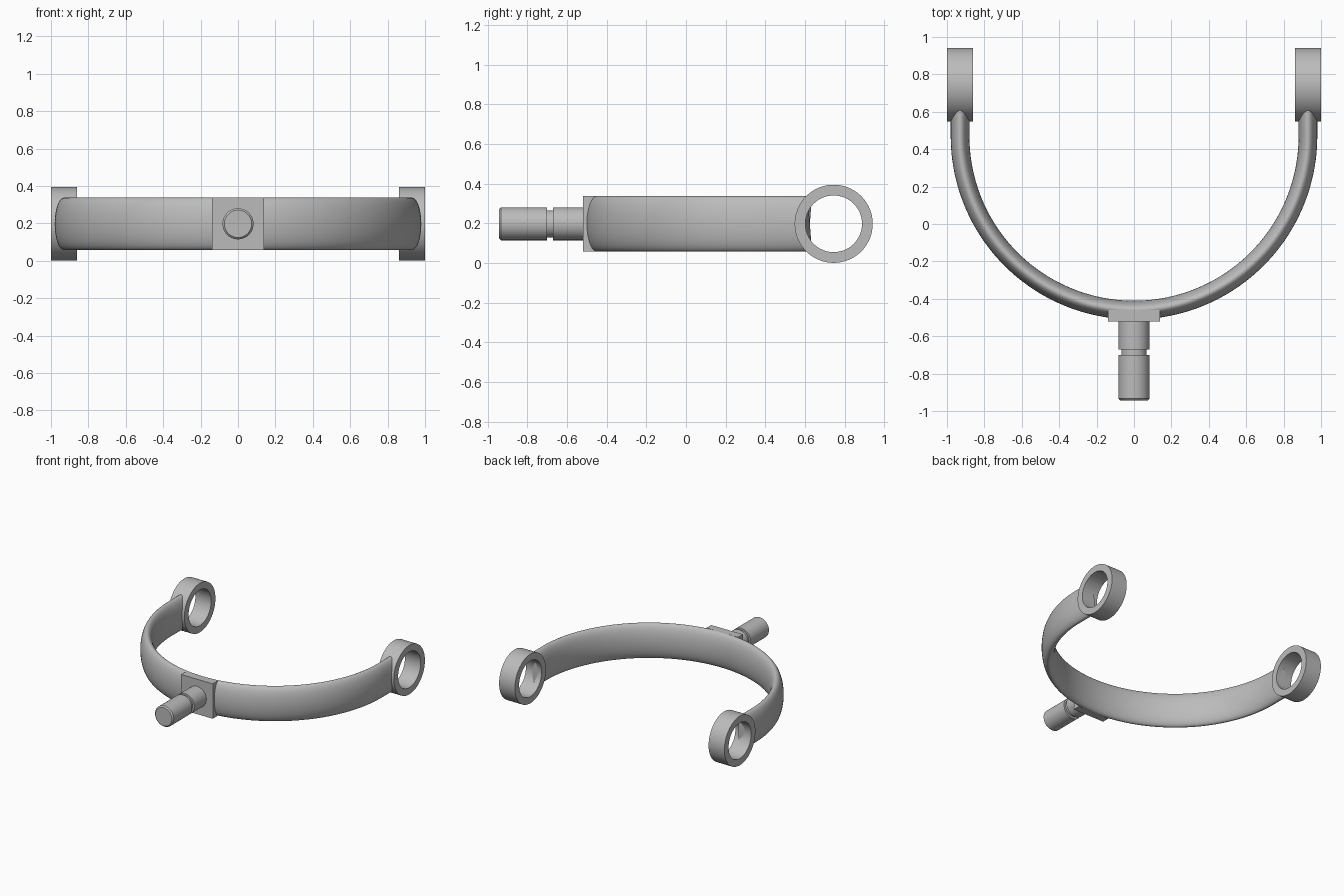
import bpy, bmesh, math
from mathutils import Vector

cube = bpy.data.objects.get("Cube")
if cube:
    bpy.data.objects.remove(cube, do_unlink=True)

GREY = (0.5, 0.5, 0.5, 1.0)
steel = bpy.data.materials.new("grey metal")
steel.use_nodes = True
steel.diffuse_color = GREY
steel.node_tree.nodes["Principled BSDF"].inputs["Base Color"].default_value = GREY

MID_Z = 0.198
EYE_Y, EYE_OUTER, EYE_INNER = 0.745, 0.197, 0.143
TAU = 2 * math.pi


def finish(name, bm, angle=35):
    bmesh.ops.recalc_face_normals(bm, faces=bm.faces)
    mesh = bpy.data.meshes.new(name)
    bm.to_mesh(mesh)
    bm.free()
    obj = bpy.data.objects.new(name, mesh)
    bpy.context.collection.objects.link(obj)
    mesh.materials.append(steel)
    bpy.ops.object.select_all(action="DESELECT")
    obj.select_set(True)
    bpy.context.view_layer.objects.active = obj
    bpy.ops.object.shade_smooth_by_angle(angle=math.radians(angle))
    return obj


def skin(name, sections, loop=False):
    """Join closed cross-sections; cap the ends unless they form a loop."""
    bm = bmesh.new()
    rings = [[bm.verts.new(p) for p in s] for s in sections]
    pairs = list(zip(rings, rings[1:]))
    if loop:
        pairs.append((rings[-1], rings[0]))
    else:
        bm.faces.new(rings[0])
        bm.faces.new(rings[-1])
    for a, b in pairs:
        for i in range(len(a)):
            j = (i + 1) % len(a)
            bm.faces.new((a[i], a[j], b[j], b[i]))
    return finish(name, bm)


def circle(radius, place, sides=64):
    return [place(radius * math.cos(TAU * i / sides), radius * math.sin(TAU * i / sides))
            for i in range(sides)]


# Curved yoke band: an elliptical section swept round a half circle
ARC_Y, ARC_R, HALF_W, HALF_H = 0.47, 0.93, 0.05, 0.14
SEAT = (EYE_OUTER + EYE_INNER) / 2


def band_section(direction, end_x=None):
    section = []
    for i in range(48):
        a = TAU * i / 48
        dr, dz = HALF_W * math.cos(a), HALF_H * math.sin(a)
        if end_x is None:
            p = direction * (ARC_R + dr) + Vector((0, ARC_Y, MID_Z + dz))
        else:
            # Straight tip, cut to follow the wall of the eye
            y = EYE_Y - math.sqrt(SEAT ** 2 - dz ** 2)
            p = Vector((end_x * (ARC_R + dr), y, MID_Z + dz))
        section.append(p)
    return section


STEPS = 96
sections = [band_section(None, -1)]
for k in range(STEPS + 1):
    t = math.pi + math.pi * k / STEPS
    sections.append(band_section(Vector((math.cos(t), math.sin(t), 0))))
sections.append(band_section(None, 1))
skin("yoke_band", sections)

# Eyes at the arm tips
for side, sign in (("right", -1), ("left", 1)):
    profile = [(0.86, EYE_INNER), (0.86, EYE_OUTER), (1.0, EYE_OUTER), (1.0, EYE_INNER)]
    skin(side + "_eye",
         [circle(r, lambda u, v: Vector((sign * x, EYE_Y + u, MID_Z + v))) for x, r in profile],
         loop=True)

# Mounting block on the front of the band
bm = bmesh.new()
bmesh.ops.create_cube(bm, size=1)
bmesh.ops.scale(bm, vec=(0.28, 0.06, 0.28), verts=bm.verts)
bmesh.ops.translate(bm, vec=(0, -0.49, MID_Z), verts=bm.verts)
finish("mounting_block", bm)

# Grooved pin with a chamfered tip
PIN_R, GROOVE_R = 0.083, 0.068
pin = [(-0.5, PIN_R), (-0.672, PIN_R), (-0.672, GROOVE_R), (-0.7, GROOVE_R),
       (-0.7, PIN_R), (-0.933, PIN_R), (-0.943, PIN_R - 0.01)]
skin("pin", [circle(r, lambda u, v: Vector((u, y, MID_Z + v))) for y, r in pin])
